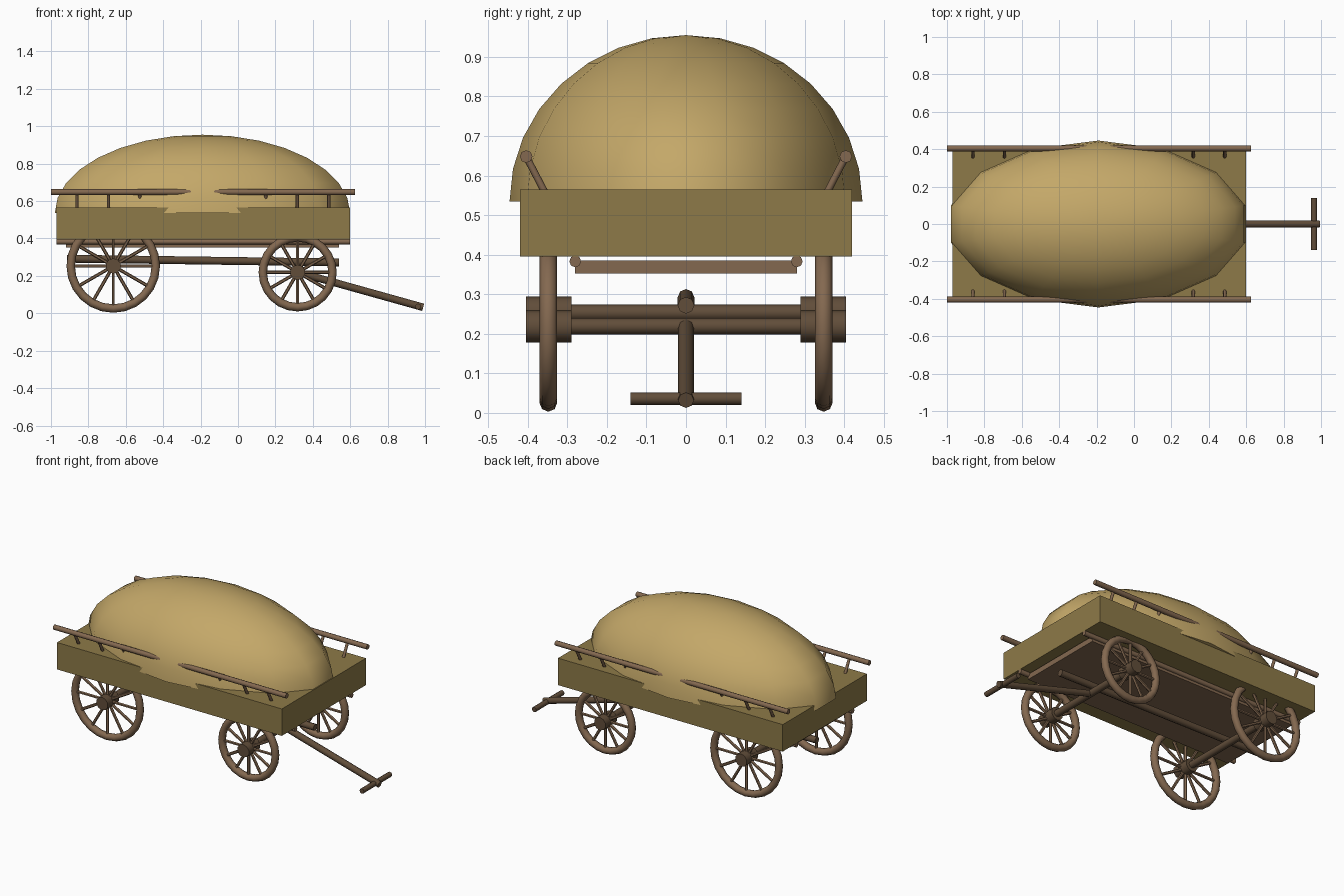
import bpy, bmesh
from math import radians, sin, cos, tau
from mathutils import Vector, Matrix

if "Cube" in bpy.data.objects:
    bpy.data.objects.remove(bpy.data.objects["Cube"])


def material(name, rgb):
    m = bpy.data.materials.new(name)
    m.diffuse_color = (*rgb, 1)
    m.use_nodes = True
    m.node_tree.nodes["Principled BSDF"].inputs["Base Color"].default_value = m.diffuse_color
    return m


HAY = material("hay", (0.55, 0.39, 0.14))
BED = material("bed_wood", (0.27, 0.195, 0.065))
WOOD = material("light_wood", (0.23, 0.14, 0.08))
DARK = material("dark_wood", (0.12, 0.075, 0.042))


def finish(name, bm, mat, smooth=True):
    bmesh.ops.recalc_face_normals(bm, faces=bm.faces)
    me = bpy.data.meshes.new(name)
    bm.to_mesh(me)
    bm.free()
    me.materials.append(mat)
    if smooth:
        me.shade_smooth()
        me.set_sharp_from_angle(angle=radians(50))
    ob = bpy.data.objects.new(name, me)
    bpy.context.collection.objects.link(ob)
    return ob


def add_rod(bm, a, b, r, sides=8):
    a, b = Vector(a), Vector(b)
    rot = (b - a).to_track_quat('Z', 'Y').to_matrix().to_4x4()
    bmesh.ops.create_cone(bm, cap_ends=True, segments=sides, radius1=r, radius2=r,
                          depth=(b - a).length, matrix=Matrix.Translation((a + b) / 2) @ rot)


def rods(name, mat, *items):
    bm = bmesh.new()
    for it in items:
        add_rod(bm, *it)
    return finish(name, bm, mat)


def box(name, lo, hi, mat):
    lo, hi = Vector(lo), Vector(hi)
    bm = bmesh.new()
    bmesh.ops.create_cube(bm, size=1, matrix=Matrix.Translation((lo + hi) / 2) @ Matrix.Diagonal((*(hi - lo), 1)))
    return finish(name, bm, mat, False)


def add_ring(bm, c, major, minor, n=24, k=8):
    grid = [[bm.verts.new((c[0] + (major + minor * cos(tau * j / k)) * cos(tau * i / n),
                           c[1] + minor * sin(tau * j / k),
                           c[2] + (major + minor * cos(tau * j / k)) * sin(tau * i / n)))
             for j in range(k)] for i in range(n)]
    for i in range(n):
        for j in range(k):
            p, q, j2 = grid[i], grid[(i + 1) % n], (j + 1) % k
            bm.faces.new((p[j], q[j], q[j2], p[j2]))


# Wagon bed and under-frame
box("bed", (-0.97, -0.42, 0.395), (0.60, 0.42, 0.565), BED)
box("floor_frame", (-0.92, -0.28, 0.352), (0.54, 0.28, 0.385), WOOD)
rods("bed_runners", WOOD, *[((-0.97, s * 0.28, 0.383), (0.60, s * 0.28, 0.383), 0.015) for s in (-1, 1)])

# Hay mound: upper half of a stretched sphere
bm = bmesh.new()
bmesh.ops.create_uvsphere(bm, u_segments=14, v_segments=16, radius=1)
bmesh.ops.bisect_plane(bm, geom=bm.verts[:] + bm.edges[:] + bm.faces[:], dist=1e-4,
                       plane_co=(0, 0, 0), plane_no=(0, 0, 1), clear_inner=True)
bmesh.ops.holes_fill(bm, edges=[e for e in bm.edges if e.is_boundary], sides=0)
bmesh.ops.transform(bm, verts=bm.verts, matrix=Matrix.Translation((-0.19, 0, 0.535)) @ Matrix.Diagonal((0.81, 0.446, 0.42, 1)))
finish("hay_mound", bm, HAY)

# Wheels, hubs and axles
for end, x, z, radius, spokes in (("rear", -0.667, 0.253, 0.25, 12), ("front", 0.319, 0.219, 0.209, 12)):
    for side, s in (("right", -1), ("left", 1)):
        y = s * 0.348
        bm = bmesh.new()
        add_ring(bm, (x, y, z), radius - 0.0225, 0.0225)
        for i in range(spokes):
            a = tau * i / spokes
            add_rod(bm, (x, y, z), (x + (radius - 0.02) * cos(a), y, z + (radius - 0.02) * sin(a)), 0.009, 6)
        finish(f"{end}_{side}_wheel", bm, WOOD)
        rods(f"{end}_{side}_hub", DARK, ((x, s * 0.29, z), (x, s * 0.404, z), 0.041, 10))
    rods(f"{end}_axle", DARK, ((x, -0.30, z), (x, 0.30, z), 0.021))

# Reach pole, pulling tongue and handle
rods("reach_pole", DARK, ((-0.915, 0, 0.292), (0.54, 0, 0.272), 0.021))
rods("tongue", DARK, ((0.32, 0, 0.219), (0.99, 0, 0.032), 0.02))
rods("tongue_handle", DARK, ((0.963, -0.14, 0.036), (0.963, 0.14, 0.036), 0.016))

# Side rails on leaning posts
for side, s in (("right", -1), ("left", 1)):
    rods(f"{side}_side_rail", WOOD, ((-1, s * 0.404, 0.648), (0.625, s * 0.404, 0.648), 0.016))
    rods(f"{side}_rail_posts", WOOD, *[((-0.861 + 0.1683 * i, s * 0.345, 0.535),
                                        (-0.861 + 0.1683 * i, s * 0.404, 0.648), 0.009) for i in range(9)])
